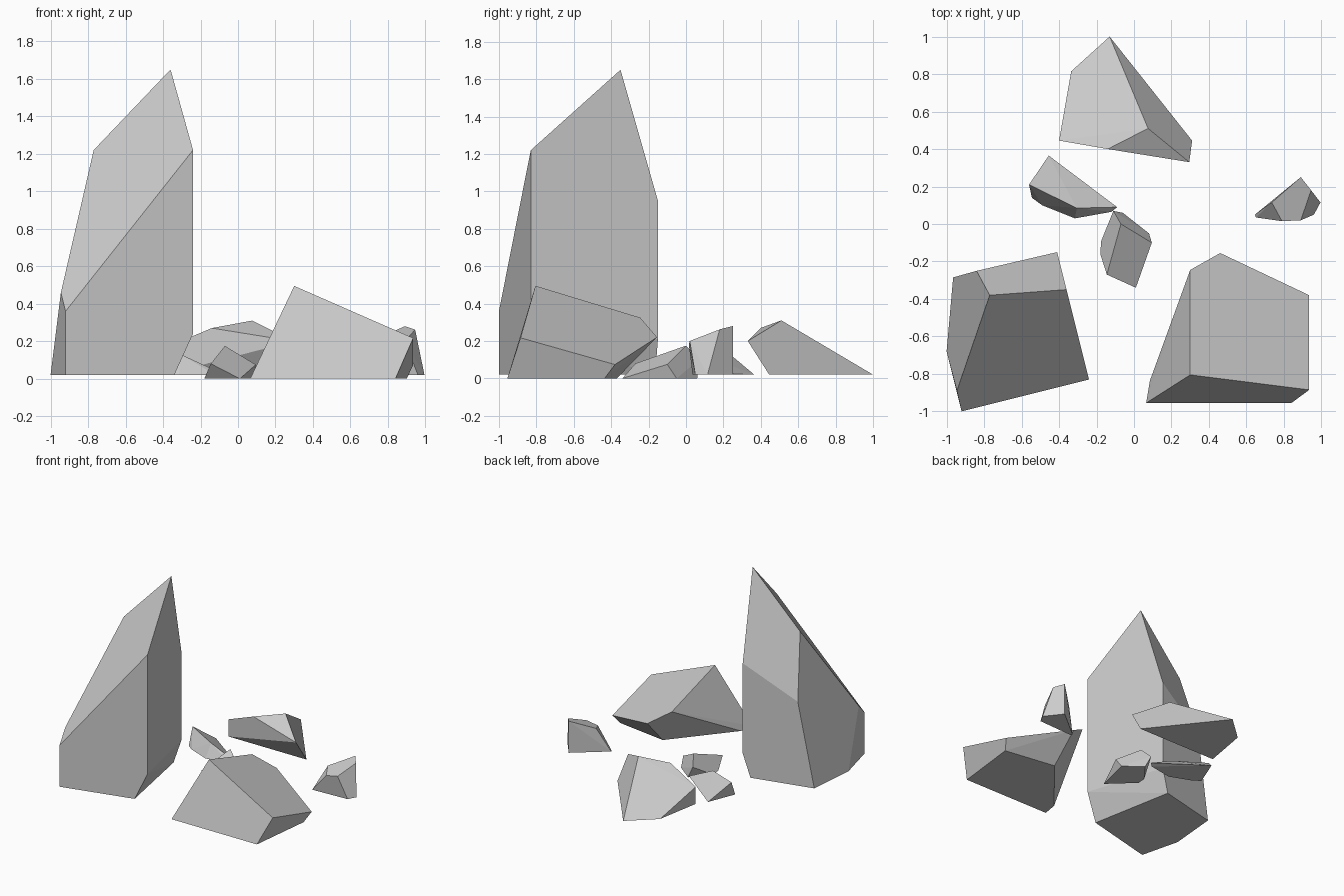
import bpy, bmesh, math


def rock(name, base_z, base, upper):
    """Faceted stone: convex hull of a flat base outline and a few upper corners."""
    bm = bmesh.new()
    for x, y in base:
        bm.verts.new((x, y, base_z))
    for p in upper:
        bm.verts.new(p)
    hull = bmesh.ops.convex_hull(bm, input=bm.verts[:])
    loose = [g for g in hull["geom_interior"] if isinstance(g, bmesh.types.BMVert)]
    bmesh.ops.delete(bm, geom=loose, context='VERTS')
    # merge nearly coplanar triangles into clean facets
    bmesh.ops.dissolve_limit(bm, angle_limit=math.radians(3),
                             verts=bm.verts[:], edges=bm.edges[:])
    bmesh.ops.recalc_face_normals(bm, faces=bm.faces[:])
    mesh = bpy.data.meshes.new(name)
    bm.to_mesh(mesh)
    bm.free()
    obj = bpy.data.objects.new(name, mesh)
    bpy.context.collection.objects.link(obj)
    return obj


# Tall standing stone, undercut on its right side
rock("standing_stone", 0.02,
     [(-0.92, -1.0), (-1.0, -0.68), (-0.965, -0.285), (-0.47, -0.165), (-0.34, -0.855)],
     [(-0.36, -0.35, 1.65), (-0.77, -0.38, 1.22), (-0.24, -0.83, 1.22),
      (-0.945, -0.89, 0.46), (-0.92, -1.0, 0.36), (-0.41, -0.15, 0.95),
      (-0.84, -0.25, 0.71), (-0.24, -0.83, 0.24), (-0.41, -0.15, 0.21)])

# Large wedge boulder at front right
rock("wedge_boulder", 0.0,
     [(0.84, -0.955), (0.90, -0.435), (0.47, -0.37), (0.085, -0.835), (0.065, -0.955)],
     [(0.30, -0.805, 0.495), (0.30, -0.245, 0.325), (0.46, -0.155, 0.22),
      (0.935, -0.38, 0.074), (0.935, -0.885, 0.217)])

# Pointed boulder at the back, overhanging at the front
rock("back_boulder", 0.02,
     [(-0.13, 1.0), (-0.335, 0.815), (-0.40, 0.445), (0.31, 0.445)],
     [(0.075, 0.51, 0.31), (-0.14, 0.40, 0.27), (0.295, 0.33, 0.2), (-0.40, 0.445, 0.16)])

# Flat sliver stone left of centre
rock("sliver_stone", 0.02,
     [(-0.455, 0.365), (-0.545, 0.14), (-0.49, 0.10), (-0.315, 0.03), (-0.12, 0.065)],
     [(-0.56, 0.21, 0.15), (-0.305, 0.085, 0.13), (-0.09, 0.09, 0.03)])

# Small stone in the middle
rock("middle_stone", 0.0,
     [(0.01, -0.34), (-0.18, -0.16), (-0.175, -0.09), (-0.06, 0.06), (0.08, -0.05)],
     [(-0.07, 0.0, 0.175), (-0.145, -0.27, 0.08), (0.095, -0.10, 0.075),
      (-0.11, 0.07, 0.1)])

# Small stone at far right
rock("right_stone", 0.02,
     [(0.995, 0.115), (0.96, 0.05), (0.65, 0.035), (0.645, 0.05), (0.89, 0.25)],
     [(0.89, 0.25, 0.28), (0.945, 0.18, 0.262), (0.89, 0.02, 0.2),
      (0.79, 0.015, 0.182), (0.735, 0.115, 0.21)])
